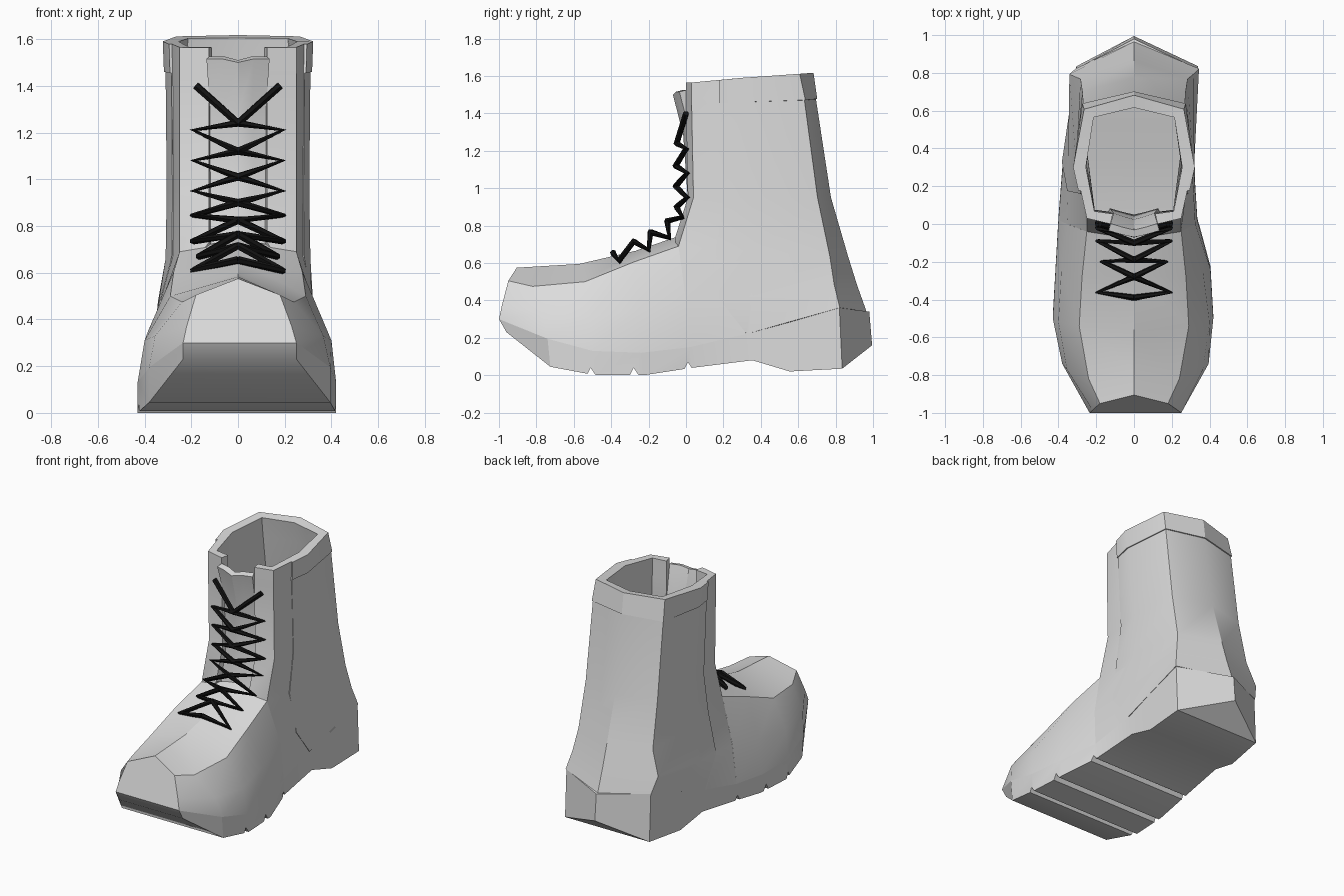
import bpy, bmesh, math
from mathutils import Vector

if "Cube" in bpy.data.objects:
    bpy.data.objects.remove(bpy.data.objects["Cube"])


def material(name, c):
    m = bpy.data.materials.new(name)
    m.diffuse_color = (c, c, c, 1)
    m.use_nodes = True
    m.node_tree.nodes["Principled BSDF"].inputs["Base Color"].default_value = m.diffuse_color
    return m


GREY = material("light grey", 0.72)
BLACK = material("black lace", 0.006)


def finish(ob, mat, angle=28):
    """Bake modifiers, set the colour and smooth the shallow edges."""
    bpy.context.view_layer.update()
    dg = bpy.context.evaluated_depsgraph_get()
    me = bpy.data.meshes.new_from_object(ob.evaluated_get(dg))
    name = ob.name
    bpy.data.objects.remove(ob)
    new = bpy.data.objects.new(name, me)
    bpy.context.collection.objects.link(new)
    me.materials.clear()
    me.materials.append(mat)
    for o in bpy.context.selected_objects:
        o.select_set(False)
    new.select_set(True)
    bpy.context.view_layer.objects.active = new
    bpy.ops.object.shade_smooth_by_angle(angle=math.radians(angle))
    return new


def loft(name, rings, closed=False, cap=False, recalc=False):
    """Skin neighbouring rows of points with quads."""
    bm = bmesh.new()
    rows = [[bm.verts.new(p) for p in r] for r in rings]
    n = len(rows[0])
    for a, b in zip(rows, rows[1:]):
        for i in range(n if closed else n - 1):
            j = (i + 1) % n
            bm.faces.new((a[i], a[j], b[j], b[i]))
    if cap:
        bm.faces.new(rows[0][::-1])
    bmesh.ops.remove_doubles(bm, verts=bm.verts, dist=0.0005)
    if recalc:
        bmesh.ops.recalc_face_normals(bm, faces=bm.faces)
    me = bpy.data.meshes.new(name)
    bm.to_mesh(me)
    bm.free()
    ob = bpy.data.objects.new(name, me)
    bpy.context.collection.objects.link(ob)
    return ob


def thicken(ob, t, offset):
    m = ob.modifiers.new("thickness", 'SOLIDIFY')
    m.thickness, m.offset, m.use_even_offset = t, offset, False


# Sole stations: y, bottom z, top z, left x, right x
SOLE = [(-1.0, .23, .30, -.235, .25), (-.74, .045, .195, -.38, .395),
        (-.50, 0, .13, -.43, .42), (-.24, 0, .12, -.415, .405),
        (.02, .04, .15, -.40, .335), (.34, .08, .225, -.375, .315),
        (.54, .02, .28, -.345, .33), (.82, .035, .36, -.305, .34),
        (.98, .16, .34, 0, 0)]
rings = []
for i, (y, zb, zt, xl, xr) in enumerate(SOLE):
    yb = y + (.04 if i == 0 else .015)
    rings.append([(xl, yb, zb), (xr, yb, zb), (xr, y, zt), (xl, y, zt)])
sole = loft("sole", rings, True, True, True)

# Tread grooves across the sole
cutters = []
for y, z in ((-.50, 0), (-.27, 0), (.02, .03)):
    tri = [(y - .04, z - .02), (y + .03, z - .02), (y - .01, z + .04)]
    c = loft("groove_cutter", [[(x, a, b) for a, b in tri] for x in (-.6, .6)], True, True)
    bm = bmesh.new()
    bm.from_mesh(c.data)
    bmesh.ops.holes_fill(bm, edges=bm.edges)
    bmesh.ops.recalc_face_normals(bm, faces=bm.faces)
    bm.to_mesh(c.data)
    bm.free()
    c.hide_render = True
    m = sole.modifiers.new("groove", 'BOOLEAN')
    m.operation, m.solver, m.object = 'DIFFERENCE', 'EXACT', c
    cutters.append(c)
finish(sole, GREY)
for c in cutters:
    bpy.data.objects.remove(c)

# Foot upper: per station mid (y, left x, right x, z), edge (y, x, z), ridge (y, z)
FOOT = [((-.985, -.22, .23, .37), (-.95, .18, .505), (-.905, .575)),
        ((-.77, -.355, .365, .33), (-.82, .24, .475), (-.77, .583)),
        ((-.52, -.40, .40, .31), (-.54, .29, .50), (-.57, .595)),
        ((-.25, -.385, .365, .35), (-.28, .275, .605), (-.27, .665)),
        ((0, -.355, .325, .40), (-.04, .25, .69), (-.02, .75))]
rings = []
for (y, _, zt, xl, xr), (m, e, r) in zip(SOLE, FOOT):
    rings.append([(xr, y, zt), (m[2], m[0], m[3]), e, (0, *r),
                  (-e[1 - 0], e[0], e[2]), (m[1], m[0], m[3]), (xl, y, zt)])
    rings[-1][2] = (e[1], e[0], e[2])
finish(loft("foot_upper", rings, cap=True, recalc=True), GREY)

# Shaft levels, low to high: front edge, side, rear corner (x, y, z), back seam (y, z)
SHAFT = [None,
         ((.325, 0, .40), (.315, .35, .42), (.31, .79, .48), (.91, .48)),
         ((.25, -.04, .69), (.305, .36, .66), (.28, .765, .64), (.86, .64)),
         ((.25, .04, .95), (.30, .36, .95), (.27, .70, .95), (.77, .95)),
         ((.25, .03, 1.45), (.305, .31, 1.46), (.265, .63, 1.47), (.69, 1.475)),
         ((.25, .03, 1.565), (.31, .30, 1.59), (.255, .60, 1.61), (.67, 1.615))]


def column(level, side):
    """Front edge, side and rear corner points on one side."""
    if level == 0:
        return [Vector((SOLE[k][4 if side > 0 else 3], SOLE[k][0], SOLE[k][2]))
                for k in (4, 5, 7)]
    wide = 1.09 if side < 0 and level == 1 else 1
    return [Vector((x * side * wide, y, z)) for x, y, z in SHAFT[level][:3]]


def back(level):
    y, z = SHAFT[level][3] if level else (.96, .34)
    return Vector((0, y, z))


# Open shaft with a lacing gap at the front
rings = []
for lv in range(6):
    right, left = column(lv, 1), column(lv, -1)
    gr, gl = right[0], left[0]
    if lv >= 2:
        y, z = gr.y - (.03 if lv > 2 else .02), gr.z + (.04 if lv == 2 else 0)
        gr, gl = Vector((.125, y, z)), Vector((-.125, y, z))
    rings.append([gr, *right, back(lv), *left[::-1], gl])
shaft = loft("shaft", rings)
thicken(shaft, .055, -1)
finish(shaft, GREY)


# Thin overlays wrapping the sides and back
def overlay(name, levels, starts, t):
    rows = []
    for lv, s in zip(levels, starts):
        r, l = column(lv, 1), column(lv, -1)
        rows.append([r[0].lerp(r[1], s), *r[1:], back(lv),
                     *l[:0:-1], l[0].lerp(l[1], s)])
    ob = loft(name, rows)
    thicken(ob, t, 1)
    finish(ob, GREY)


overlay("quarter_panel", (0, 1, 2, 3, 4), (.95, .5, .5, .52, .54), .005)
overlay("collar", (4, 5), (.54, .55), .012)

# Tongue: half width, y, z
TONGUE = [(.16, -.03, .70), (.14, .025, .95), (.12, .0, 1.30), (.135, -.055, 1.515)]
tongue = loft("tongue", [[(-w, y + .02, z), (-w * .5, y, z), (0, y - .015, z - .015),
                          (w * .5, y, z), (w, y + .02, z)] for w, y, z in TONGUE])
thicken(tongue, .04, -1)
finish(tongue, GREY)

# Laces: eyelets (x, y, z) and raised crossings (y, z) between them
EYES = [(.18, 0, 1.40), (.19, 0, 1.21), (.19, .005, 1.08), (.19, .005, .95),
        (.19, -.02, .845), (.19, -.09, .735), (.165, -.20, .67), (.19, -.36, .61)]
CROSS = [(-.05, 1.24), (-.055, 1.12), (-.055, 1.01), (-.05, .90),
         (-.10, .825), (-.19, .765), (-.28, .715), (-.39, .655)]
for label, start in (("lace_right", 1), ("lace_left", -1)):
    pts, s = [], start
    for (x, y, z), c in zip(EYES, CROSS):
        pts += [(s * x, y, z), (0, *c)]
        s = -s
    cu = bpy.data.curves.new(label, 'CURVE')
    cu.dimensions, cu.bevel_depth, cu.bevel_resolution = '3D', .017, 1
    cu.use_fill_caps = True
    sp = cu.splines.new('POLY')
    sp.points.add(len(pts) - 1)
    for p, co in zip(sp.points, pts):
        p.co = (*co, 1)
    ob = bpy.data.objects.new(label, cu)
    bpy.context.collection.objects.link(ob)
    finish(ob, BLACK)
